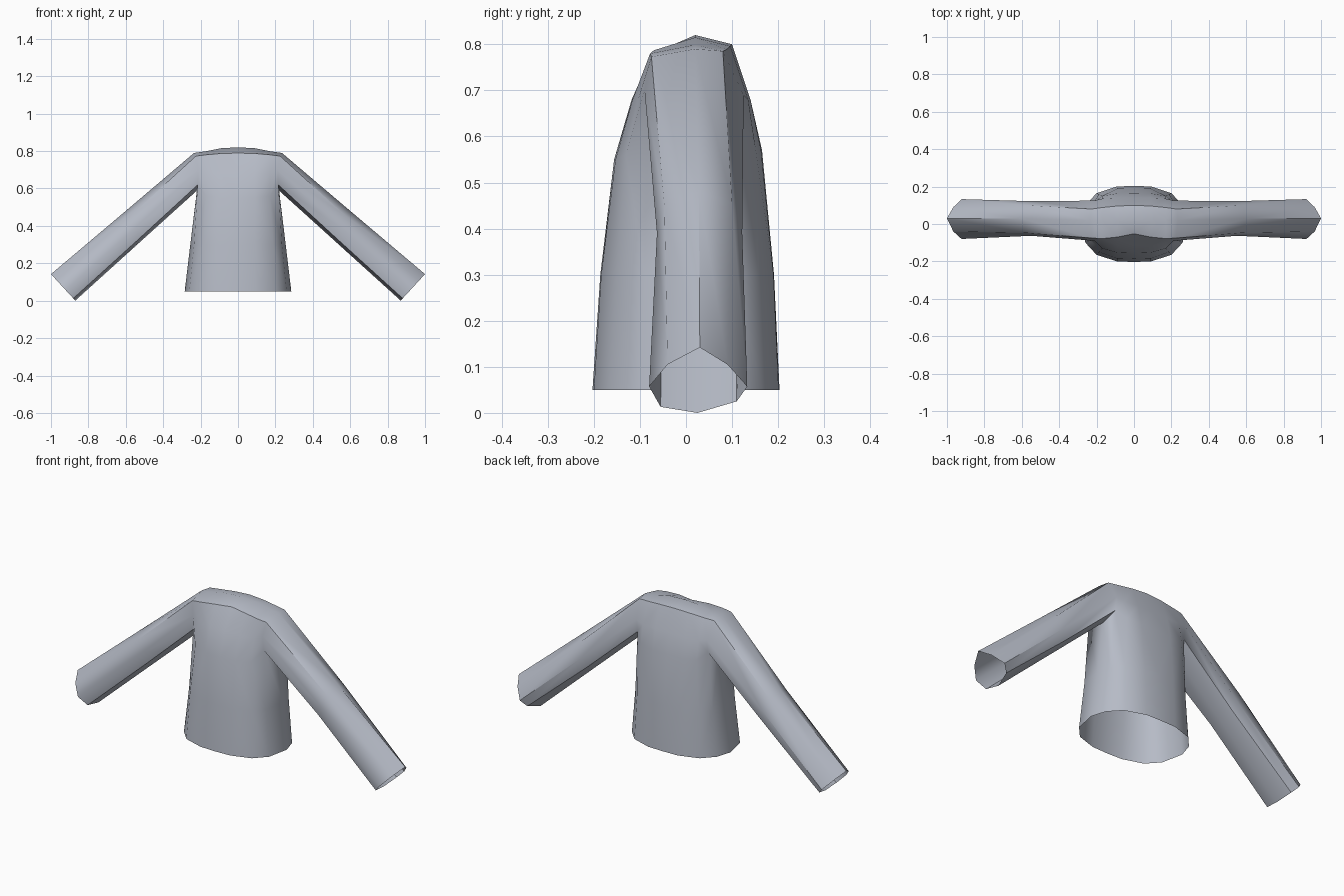
import bpy, bmesh, math

cube = bpy.data.objects.get("Cube")
if cube:
    bpy.data.objects.remove(cube, do_unlink=True)

# Single cloth colour
cloth = bpy.data.materials.new("grey_cloth")
cloth.use_nodes = True
colour = (0.47, 0.50, 0.57, 1)
cloth.diffuse_color = colour
cloth.node_tree.nodes["Principled BSDF"].inputs["Base Color"].default_value = colour

bm = bmesh.new()


def ring(points):
    return [bm.verts.new(p) for p in points]


def column(x, yz):
    return ring([(x, y, z) for y, z in yz])


def loft(a, b, closed=False):
    n = len(a)
    for i in range(n if closed else n - 1):
        j = (i + 1) % n
        bm.faces.new((a[i], a[j], b[j], b[i]))


# Chest and shoulders: strips running from the front over the top to the back
chest = [
    column(0.00, [(-.156, .55), (-.118, .68), (-.052, .789), (.02, .82), (.10, .80), (.14, .68), (.165, .57)]),
    column(0.09, [(-.153, .55), (-.116, .68), (-.070, .787), (.02, .815), (.096, .796), (.14, .68), (.163, .57)]),
    column(0.17, [(-.130, .56), (-.104, .68), (-.078, .780), (.02, .799), (.088, .789), (.135, .68), (.15, .58)]),
]

# Sleeve: armhole, elbow and open cuff; the last point of each is the underside
armhole = ring([(.215, -.083, .62), (.212, -.090, .70), (.225, -.075, .773), (.235, .02, .79),
                (.228, .08, .785), (.215, .125, .69), (.215, .115, .62), (.22, .03, .588)])
elbow = ring([(.525, -.052, .335), (.55, -.063, .39), (.58, -.047, .45), (.60, .028, .48),
              (.58, .10, .455), (.55, .122, .39), (.525, .11, .34), (.51, .028, .326)])
cuff = ring([(.88, -.055, .013), (.922, -.08, .057), (.966, -.04, .105), (1.0, .03, .142),
             (.966, .09, .105), (.922, .133, .057), (.892, .11, .025), (.87, .025, 0)])
for a, b in zip(chest, chest[1:] + [armhole[:7]]):
    loft(a, b)
loft(armhole, elbow, True)
loft(elbow, cuff, True)

# Body below the armpits, open at the hem
waist_top = ([c[0] for c in chest] + [armhole[0], armhole[7], armhole[6]]
             + [c[6] for c in reversed(chest)])
waist = ring([(x, y, .30) for x, y in
              [(0, -.186), (.09, -.184), (.188, -.150), (.235, -.09), (.255, .03),
               (.235, .105), (.188, .158), (.088, .190), (0, .191)]])
hem = ring([(x, y, .05) for x, y in
            [(0, -.203), (.09, -.200), (.20, -.165), (.26, -.10), (.285, .02),
             (.26, .10), (.20, .165), (.09, .201), (0, .203)]])
loft(waist_top, waist)
loft(waist, hem)

# Consistent outward normals, checked on the front panel at the hem
bmesh.ops.recalc_face_normals(bm, faces=bm.faces)
bm.normal_update()
front = next(f for f in bm.faces if hem[0] in f.verts)
if front.normal.y > 0:
    bmesh.ops.reverse_faces(bm, faces=bm.faces)

mesh = bpy.data.meshes.new("sweater")
bm.to_mesh(mesh)
bm.free()
mesh.materials.append(cloth)
sweater = bpy.data.objects.new("sweater", mesh)
bpy.context.collection.objects.link(sweater)

# Other half by mirroring, then smooth shading with sharp folds
bpy.ops.object.select_all(action='DESELECT')
sweater.select_set(True)
bpy.context.view_layer.objects.active = sweater
mirror = sweater.modifiers.new("mirror", 'MIRROR')
mirror.use_clip = True
bpy.ops.object.modifier_apply(modifier="mirror")
bpy.ops.object.shade_smooth_by_angle(angle=math.radians(42))
